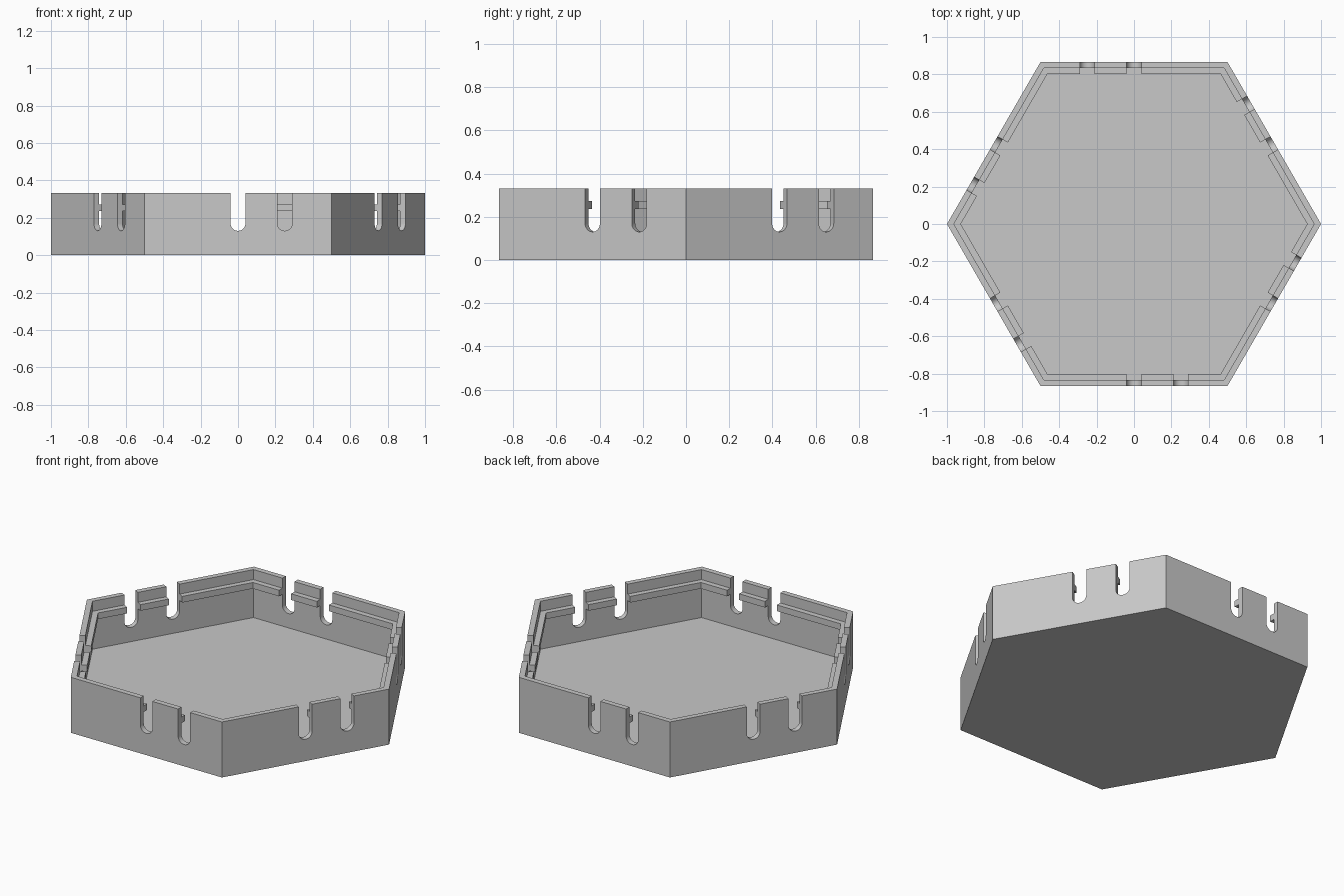
import bpy
import bmesh
import math
from mathutils import Matrix, Vector

cube = bpy.data.objects.get("Cube")
if cube:
    bpy.data.objects.remove(cube, do_unlink=True)

HEIGHT, FLOOR = 0.332, 0.045
WALL, LEDGE = 0.032, 0.064
LEDGE_LOW, LEDGE_HIGH = 0.235, 0.272
SLOT_RADIUS, SLOT_CENTRE = 0.04, 0.17
APOTHEM = math.cos(math.pi / 6)

grey = bpy.data.materials.new("plain grey")
grey.use_nodes = True
colour = (0.58, 0.58, 0.58, 1)
grey.diffuse_color = colour
grey.node_tree.nodes["Principled BSDF"].inputs["Base Color"].default_value = colour


def make_object(name, bm):
    bmesh.ops.recalc_face_normals(bm, faces=bm.faces)
    mesh = bpy.data.meshes.new(name)
    bm.to_mesh(mesh)
    bm.free()
    mesh.materials.append(grey)
    obj = bpy.data.objects.new(name, mesh)
    bpy.context.collection.objects.link(obj)
    return obj


def hexagon(bm, inset, z):
    radius = 1 - inset / APOTHEM
    return [bm.verts.new((radius * math.cos(i * math.pi / 3),
                          radius * math.sin(i * math.pi / 3), z)) for i in range(6)]


# Hexagonal tray: outside wall, rim, inner ledge, floor
bm = bmesh.new()
profile = [(0, 0), (0, HEIGHT), (WALL, HEIGHT), (WALL, LEDGE_HIGH),
           (LEDGE, LEDGE_HIGH), (LEDGE, LEDGE_LOW), (WALL, LEDGE_LOW), (WALL, FLOOR)]
rings = [hexagon(bm, inset, z) for inset, z in profile]
for low, high in zip(rings, rings[1:]):
    for i in range(6):
        j = (i + 1) % 6
        bm.faces.new((low[i], low[j], high[j], high[i]))
bm.faces.new(rings[0])
bm.faces.new(rings[-1])
tray = make_object("hexagonal_tray", bm)

# Two round-bottomed slots through every wall
bm = bmesh.new()
outline = [(-SLOT_RADIUS, HEIGHT + 0.1)]
for k in range(17):
    a = math.pi + k * math.pi / 16
    outline.append((SLOT_RADIUS * math.cos(a), SLOT_CENTRE + SLOT_RADIUS * math.sin(a)))
outline.append((SLOT_RADIUS, HEIGHT + 0.1))
for side in range(6):
    turn = Matrix.Rotation(side * math.pi / 3, 3, 'Z')
    for offset in (0, 0.25):
        ends = [[bm.verts.new(turn @ Vector((x + offset, y, z))) for x, z in outline]
                for y in (-APOTHEM - 0.05, -APOTHEM + 0.1)]
        for end in ends:
            bm.faces.new(end)
        for i in range(len(outline)):
            j = (i + 1) % len(outline)
            bm.faces.new((ends[0][i], ends[0][j], ends[1][j], ends[1][i]))
cutter = make_object("slot_cutter", bm)
cutter.hide_render = True

# Cut the slots and drop the cutter
cut = tray.modifiers.new("slots", 'BOOLEAN')
cut.operation = 'DIFFERENCE'
cut.solver = 'EXACT'
cut.object = cutter
bpy.context.view_layer.update()
graph = bpy.context.evaluated_depsgraph_get()
result = bpy.data.meshes.new_from_object(tray.evaluated_get(graph))
tray.modifiers.clear()
tray.data = result
bpy.data.objects.remove(cutter, do_unlink=True)

# Smooth slot bottoms, crisp edges elsewhere
bpy.ops.object.select_all(action='DESELECT')
tray.select_set(True)
bpy.context.view_layer.objects.active = tray
bpy.ops.object.shade_smooth_by_angle(angle=math.radians(30))
